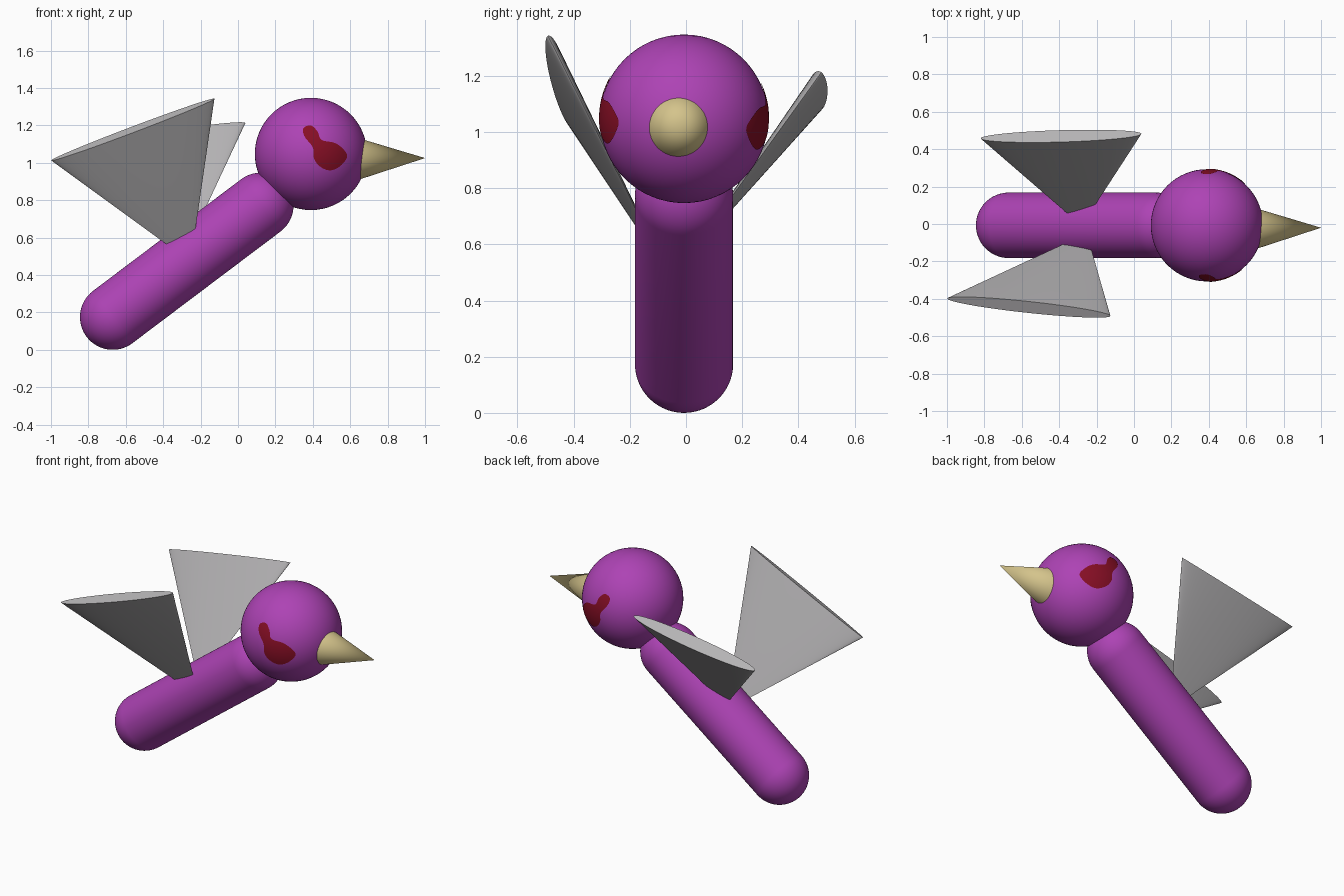
import bpy, bmesh, math
from mathutils import Vector

if "Cube" in bpy.data.objects:
    bpy.data.objects.remove(bpy.data.objects["Cube"])


def material(name, rgb):
    m = bpy.data.materials.new(name)
    m.diffuse_color = (*rgb, 1)
    m.use_nodes = True
    m.node_tree.nodes["Principled BSDF"].inputs["Base Color"].default_value = m.diffuse_color
    return m


PURPLE = material("purple", (0.42, 0.056, 0.46))
RED = material("dark red", (0.24, 0.0045, 0.018))
SAND = material("sand", (0.66, 0.55, 0.26))
GREY = material("grey", (0.46, 0.45, 0.46))


def finish(name, bm, mat):
    me = bpy.data.meshes.new(name)
    bm.to_mesh(me)
    bm.free()
    ob = bpy.data.objects.new(name, me)
    bpy.context.collection.objects.link(ob)
    me.materials.append(mat)
    bpy.ops.object.select_all(action='DESELECT')
    ob.select_set(True)
    bpy.context.view_layer.objects.active = ob
    bpy.ops.object.shade_smooth_by_angle(angle=math.radians(35))
    return ob


def lathe(name, profile, origin, axis, mat, u=None, ru=1.0, rv=1.0, n=64):
    """Revolve (radius, height) points about an axis; ru and rv flatten it."""
    origin, axis = Vector(origin), Vector(axis).normalized()
    u = Vector(u) if u else axis.orthogonal()
    u = (u - axis * u.dot(axis)).normalized()
    v = axis.cross(u)
    bm = bmesh.new()
    rings = []
    for r, h in profile:
        c = origin + axis * h
        if r < 1e-6:
            rings.append([bm.verts.new(c)] * n)
            continue
        angles = [2 * math.pi * i / n for i in range(n)]
        rings.append([bm.verts.new(c + u * (r * ru * math.cos(a)) + v * (r * rv * math.sin(a)))
                      for a in angles])
    for a, b in zip(rings, rings[1:]):
        for i in range(n):
            j = (i + 1) % n
            bm.faces.new(list(dict.fromkeys((a[i], a[j], b[j], b[i]))))
    bmesh.ops.recalc_face_normals(bm, faces=bm.faces)
    return finish(name, bm, mat)


def capsule(r, length, steps=16):
    arc = [(r * math.sin(t), r * math.cos(t))
           for t in (math.pi / 2 * i / steps for i in range(steps + 1))]
    low = [(x, -z) for x, z in arc]
    high = [(x, z + length) for x, z in reversed(arc)]
    if length == 0:
        high = high[1:]
    return low + high


# Body: a tilted capsule
tail, neck = Vector((-0.67, -0.007, 0.175)), Vector((0.122, -0.007, 0.772))
lathe("body", capsule(0.175, (neck - tail).length), tail, neck - tail, PURPLE)

# Head
HEAD, R = Vector((0.39, -0.007, 1.047)), 0.3
lathe("head", capsule(R, 0), HEAD, (0, 0, 1), PURPLE)

# Beak: cone running a little way into the head
base, tip = Vector((0.6, -0.025, 1.02)), Vector((1.0, -0.02, 1.025))
lathe("beak", [(0, 0), (0.125, 0), (0, (tip - base).length)], base, tip - base, SAND)


# Wings: flattened cones, point down inside the body
def wing(name, apex, back, front, thick):
    apex, back, front = Vector(apex), Vector(back), Vector(front)
    axis = (back + front) / 2 - apex
    span = front - back
    lathe(name, [(0, 0), (1, axis.length), (0, axis.length)], apex, axis, GREY,
          span, span.length / 2, thick)


wing("right_wing", (-0.253, -0.05, 0.47), (-1.0, -0.40, 1.015), (-0.125, -0.49, 1.34), 0.035)
wing("left_wing", (-0.28, -0.01, 0.53), (-0.82, 0.46, 1.08), (0.04, 0.48, 1.21), 0.04)

# Eyes: blob patches wrapped onto the head, as (x, z) offsets from its centre
BLOB = [(-0.04, 0.138), (0.0, 0.152), (0.035, 0.12), (0.057, 0.075), (0.13, 0.058),
        (0.178, 0.02), (0.193, -0.018), (0.155, -0.066), (0.1, -0.088), (0.045, -0.065),
        (0.015, -0.02), (0.01, 0.035), (-0.035, 0.095)]


def spline(pts, steps=5):
    out, n = [], len(pts)
    for i in range(n):
        p0, p1, p2, p3 = (Vector(pts[(i + k) % n]) for k in (-1, 0, 1, 2))
        for s in range(steps):
            t = s / steps
            out.append(0.5 * (2 * p1 + (p2 - p0) * t + (2 * p0 - 5 * p1 + 4 * p2 - p3) * t * t
                              + (3 * p1 - p0 - 3 * p2 + p3) * t ** 3))
    return out


def eye(name, side, shift):
    bm = bmesh.new()
    outline, mid, rad = spline(BLOB), Vector((0.047, 0.02)), R + 0.003

    def vert(p):
        x, z = p + Vector(shift)
        y = math.sqrt(rad * rad - x * x - z * z)
        return bm.verts.new(HEAD + Vector((x, side * y, z)))

    rings = [[vert(mid)] * len(outline)]
    rings += [[vert(mid.lerp(p, k / 8)) for p in outline] for k in range(1, 9)]
    for a, b in zip(rings, rings[1:]):
        for i in range(len(outline)):
            j = (i + 1) % len(outline)
            bm.faces.new(list(dict.fromkeys((a[i], a[j], b[j], b[i]))))
    # turn every face outwards
    bm.normal_update()
    for f in bm.faces:
        if f.normal.y * side < 0:
            f.normal_flip()
    finish(name, bm, RED)


eye("right_eye", -1, (0, 0))
eye("left_eye", 1, (0.01, -0.022))
